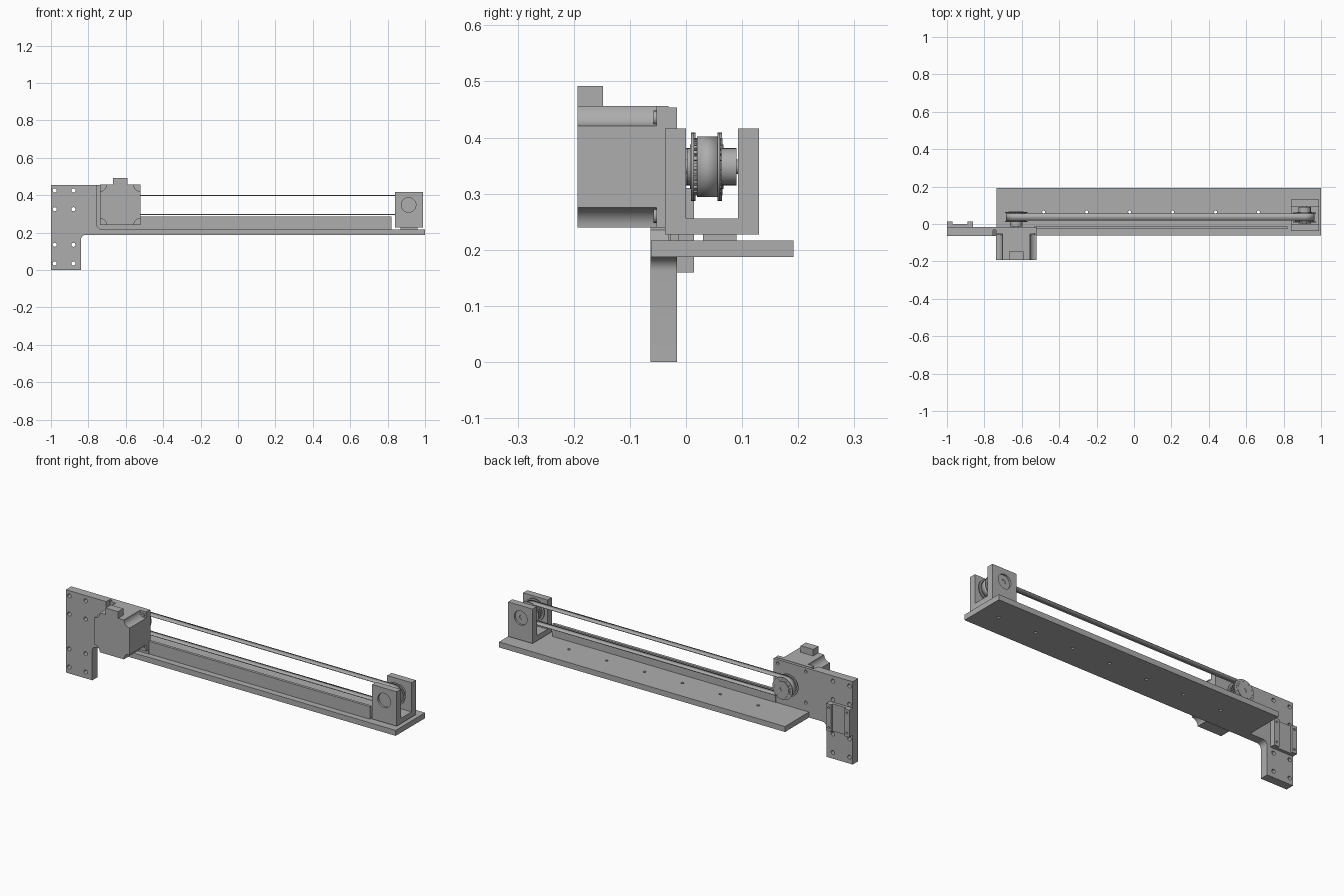
import bpy, bmesh
from math import cos, sin, pi, radians

cube = bpy.data.objects.get("Cube")
if cube:
    bpy.data.objects.remove(cube, do_unlink=True)

grey = bpy.data.materials.new("machined grey")
grey.use_nodes = True
grey.diffuse_color = (0.42, 0.42, 0.42, 1)
grey.node_tree.nodes["Principled BSDF"].inputs["Base Color"].default_value = (0.42, 0.42, 0.42, 1)


def finish(name, bm):
    bmesh.ops.recalc_face_normals(bm, faces=bm.faces[:])
    mesh = bpy.data.meshes.new(name)
    bm.to_mesh(mesh)
    bm.free()
    mesh.materials.append(grey)
    obj = bpy.data.objects.new(name, mesh)
    bpy.context.collection.objects.link(obj)
    return obj


def add_prism(bm, points, y0, y1):
    """Extrude an x-z outline along y."""
    a = [bm.verts.new((x, y0, z)) for x, z in points]
    b = [bm.verts.new((x, y1, z)) for x, z in points]
    bm.faces.new(a)
    bm.faces.new(b[::-1])
    for i in range(len(a)):
        j = (i + 1) % len(a)
        bm.faces.new((a[i], b[i], b[j], a[j]))


def prism(name, points, y0, y1):
    bm = bmesh.new()
    add_prism(bm, points, y0, y1)
    return finish(name, bm)


def box(name, x0, x1, y0, y1, z0, z1):
    return prism(name, [(x0, z0), (x1, z0), (x1, z1), (x0, z1)], y0, y1)


def arc(x, z, r, start, end, n):
    return [(x + r * cos(radians(start + (end - start) * i / n)),
             z + r * sin(radians(start + (end - start) * i / n))) for i in range(n + 1)]


def circle(x, z, r, n=32):
    return arc(x, z, r, 0, 360, n)[:-1]


def disc(name, x, z, r, y0, y1):
    return prism(name, circle(x, z, r), y0, y1)


def ring(name, x, z, r_in, r_out, y0, y1, n=32):
    """Flat ring turned around the y axis."""
    bm = bmesh.new()
    loops = [[bm.verts.new((px, y, pz)) for px, pz in circle(x, z, r, n)]
             for r, y in ((r_in, y0), (r_out, y0), (r_out, y1), (r_in, y1))]
    for k in range(4):
        a, b = loops[k], loops[(k + 1) % 4]
        for i in range(n):
            j = (i + 1) % n
            bm.faces.new((a[i], a[j], b[j], b[i]))
    return finish(name, bm)


def cut(obj, cutter):
    """Subtract the cutter, bake the result and drop the cutter."""
    cutter.hide_render = True
    mod = obj.modifiers.new("cut", 'BOOLEAN')
    mod.operation = 'DIFFERENCE'
    mod.solver = 'EXACT'
    mod.object = cutter
    bpy.context.view_layer.update()
    graph = bpy.context.evaluated_depsgraph_get()
    mesh = bpy.data.meshes.new_from_object(obj.evaluated_get(graph))
    obj.modifiers.clear()
    obj.data = mesh
    bpy.data.objects.remove(cutter, do_unlink=True)


def drill(obj, centres, r, y0, y1):
    bm = bmesh.new()
    for x, z in centres:
        add_prism(bm, circle(x, z, r, 16), y0, y1)
    cut(obj, finish("drill", bm))


MOTOR_X, IDLER_X, AXIS_Z = -0.63, 0.912, 0.348

# Base plate with a row of screw holes
base = box("base_plate", -0.735, 1.0, -0.062, 0.192, 0.187, 0.217)
bm = bmesh.new()
for i in range(7):
    bmesh.ops.create_cone(bm, cap_ends=True, segments=16, radius1=0.008, radius2=0.008, depth=0.2)
    bmesh.ops.translate(bm, verts=bm.verts[-32:], vec=(-0.483 + 0.2297 * i, 0.064, 0.2))
cut(base, finish("drill", bm))

# Mounting plate: leg, inner fillet, and a pocket for the motor
outline = [(-1, 0), (-0.84, 0)] + arc(-0.815, 0.162, 0.025, 180, 90, 8)
outline += [(-0.735, 0.187), (-0.735, 0.2), (-0.52, 0.2), (-0.52, 0.454), (-1, 0.454)]
mount = prism("mounting_plate", outline, -0.063, -0.016)
cut(mount, prism("pocket", [(-0.755, 0.235), (-0.737, 0.2165), (-0.4, 0.2165),
                            (-0.4, 0.6), (-0.755, 0.6)], -0.3, -0.031))
drill(mount, [(x, z) for x in (-0.98, -0.88) for z in (0.035, 0.135, 0.325, 0.425)],
      0.011, -0.2, 0.1)
drill(mount, [(MOTOR_X + sx * 0.085, AXIS_Z + sz * 0.085) for sx in (-1, 1) for sz in (-1, 1)],
      0.008, -0.2, 0.1)

# Small channel block on the back of the mounting plate
box("rear_block", -1, -0.86, -0.016, 0.0, 0.16, 0.31)
for side, x in (("right", -1.0), ("left", -0.89)):
    ear = box("rear_block_ear_" + side, x, x + 0.03, -0.002, 0.014, 0.16, 0.31)
    drill(ear, [(x + 0.015, z) for z in (0.18, 0.29)], 0.006, -0.1, 0.1)

# Motor body with scooped corners, square flange, screws and socket
H = 0.108
body = []
for sx, sz, start in ((1, 1, 270), (-1, 1, 360), (-1, -1, 90), (1, -1, 180)):
    body += arc(MOTOR_X + sx * H, AXIS_Z + sz * H, 0.035, start, start - 90, 8)
prism("motor_body", body, -0.193, -0.05)
box("motor_flange", MOTOR_X - H, MOTOR_X + H, -0.053, -0.031, AXIS_Z - H, AXIS_Z + H)
box("motor_socket", MOTOR_X - 0.038, MOTOR_X + 0.038, -0.193, -0.148, 0.44, 0.492)
for sx in (-1, 1):
    for sz in (-1, 1):
        ring("motor_screw", MOTOR_X + sx * 0.087, AXIS_Z + sz * 0.087,
             0.006, 0.013, -0.058, -0.05, 16)


# Toothed pulleys: gear, two flanges and a hub
def pulley(name, x, y_teeth, hub0, hub1):
    teeth = 26
    gear = []
    for i in range(teeth):
        for step, r in ((0, 0.051), (0.5, 0.051), (0.55, 0.045), (0.95, 0.045)):
            a = 2 * pi * (i + step) / teeth
            gear.append((x + r * cos(a), AXIS_Z + r * sin(a)))
    prism(name + "_teeth", gear, y_teeth, y_teeth + 0.05)
    for y in (y_teeth - 0.003, y_teeth + 0.044):
        ring(name + "_flange", x, AXIS_Z, 0.03, 0.061, y, y + 0.005)
    ring(name + "_hub", x, AXIS_Z, 0.012, 0.033, hub0, hub1)
    ring(name + "_face", x, AXIS_Z, 0.012, 0.04, y_teeth - 0.005, y_teeth + 0.052)


pulley("motor_pulley", MOTOR_X, 0.015, -0.014, 0.02)
pulley("idler_pulley", IDLER_X, 0.012, 0.002, 0.09)
disc("motor_shaft", MOTOR_X, AXIS_Z, 0.013, -0.04, 0.06)
disc("idler_shaft", IDLER_X, AXIS_Z, 0.013, -0.025, 0.118)

# Belt loop around both pulleys
path = arc(MOTOR_X, AXIS_Z, 0.0515, 90, 270, 24) + arc(IDLER_X, AXIS_Z, 0.0515, -90, 90, 24)
bm = bmesh.new()
a = [bm.verts.new((x, 0.02, z)) for x, z in path]
b = [bm.verts.new((x, 0.057, z)) for x, z in path]
for i in range(len(a)):
    j = (i + 1) % len(a)
    bm.faces.new((a[i], a[j], b[j], b[i]))
belt = finish("belt", bm)
solid = belt.modifiers.new("thickness", 'SOLIDIFY')
solid.thickness = 0.005
solid.offset = 0

# Guide rail standing on the base
box("guide_rail", -0.535, 0.82, -0.028, -0.013, 0.21, 0.286)

# Idler bracket: two bored walls on a floor, with bearings
X0, X1 = 0.84, 0.988
box("bracket_floor", X0, X1, -0.037, 0.13, 0.227, 0.256)
for side, y0, y1 in (("front", -0.037, 0.0), ("back", 0.093, 0.13)):
    wall = box("bracket_wall_" + side, X0, X1, y0, y1, 0.227, 0.416)
    cut(wall, prism("bore", circle(IDLER_X, AXIS_Z, 0.039), y0 - 0.1, y1 + 0.1))
    ring("bearing_" + side, IDLER_X, AXIS_Z, 0.013, 0.039, y0 + 0.012, y1 - 0.01)
box("bracket_foot", 0.87, 0.96, 0.03, 0.09, 0.213, 0.23)

# Smooth the round surfaces, keep the edges sharp
bpy.ops.object.select_all(action='DESELECT')
for obj in bpy.context.collection.objects:
    if obj.type == 'MESH' and grey.name in obj.data.materials:
        obj.select_set(True)
        bpy.context.view_layer.objects.active = obj
bpy.ops.object.shade_smooth_by_angle(angle=radians(30))
